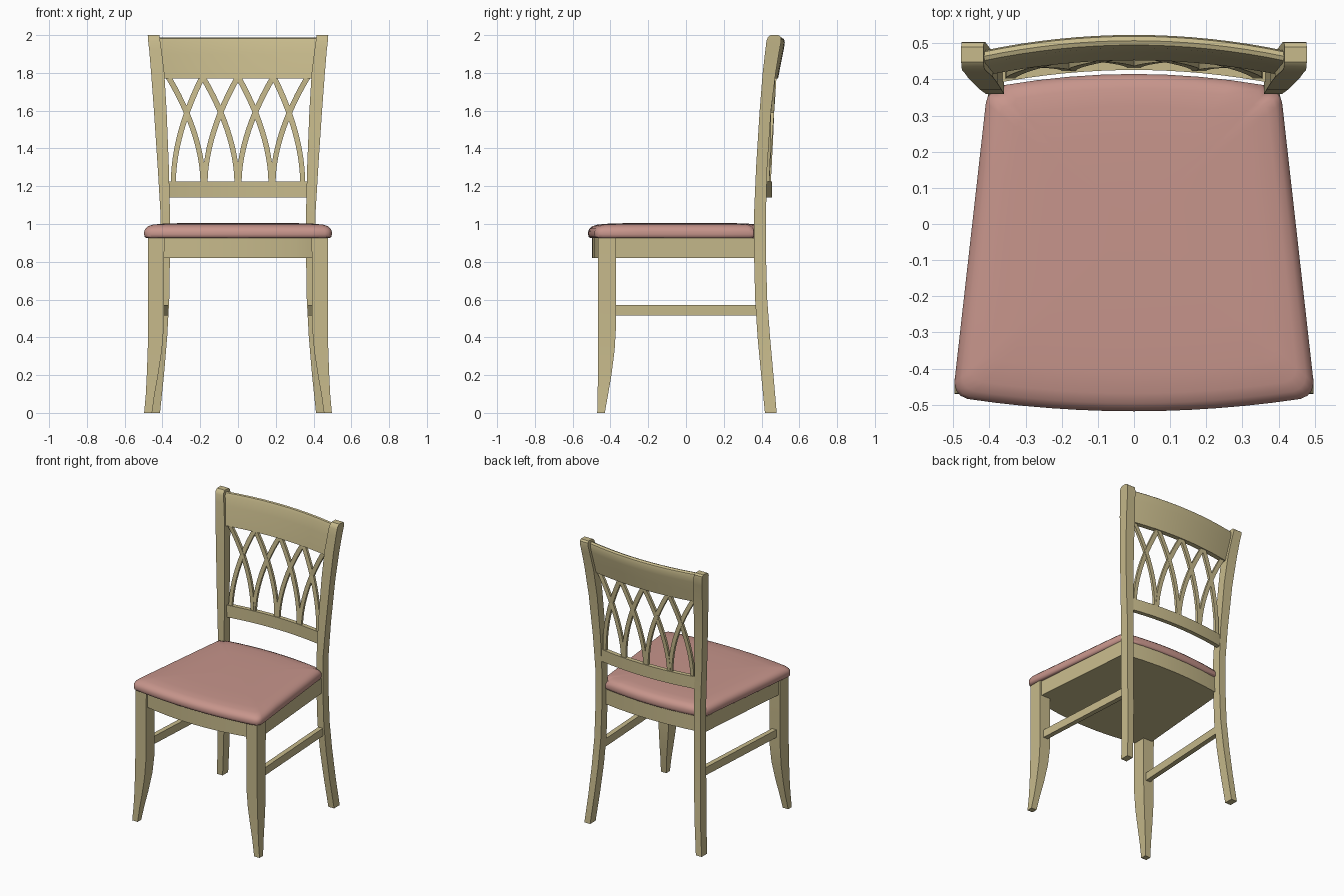
import bpy, bmesh, math

cube = bpy.data.objects.get("Cube")
if cube:
    bpy.data.objects.remove(cube, do_unlink=True)


def material(name, rgb):
    m = bpy.data.materials.new(name)
    m.use_nodes = True
    m.diffuse_color = (*rgb, 1)
    m.node_tree.nodes["Principled BSDF"].inputs["Base Color"].default_value = (*rgb, 1)
    return m


WOOD = material("pale_wood", (0.57, 0.49, 0.26))
FABRIC = material("rose_fabric", (0.57, 0.30, 0.26))


def loft(name, rings, mat, angle=35):
    """Skin a list of equal-length closed rings and cap both ends."""
    bm = bmesh.new()
    loops = [[bm.verts.new(p) for p in ring] for ring in rings]
    n = len(loops[0])
    for a, b in zip(loops, loops[1:]):
        for i in range(n):
            j = (i + 1) % n
            bm.faces.new((a[i], a[j], b[j], b[i]))
    bm.faces.new(loops[0])
    bm.faces.new(loops[-1])
    bmesh.ops.recalc_face_normals(bm, faces=bm.faces)
    me = bpy.data.meshes.new(name)
    bm.to_mesh(me)
    bm.free()
    me.materials.append(mat)
    ob = bpy.data.objects.new(name, me)
    bpy.context.collection.objects.link(ob)
    bpy.ops.object.select_all(action="DESELECT")
    ob.select_set(True)
    bpy.context.view_layer.objects.active = ob
    bpy.ops.object.shade_smooth_by_angle(angle=math.radians(angle))
    return ob


def box_ring(z, x0, x1, y0, y1, s=1):
    return [(s * x0, y0, z), (s * x1, y0, z), (s * x1, y1, z), (s * x0, y1, z)]


def mirrored(half):
    """Close a half outline, running front to back, over x = 0."""
    return half + [(-x, y) for x, y in reversed(half) if x > 0]


def bow(x):
    return 0.042 * (x / 0.41) ** 2


# Legs and back posts: z, inner x, outer x, front y, back y
FRONT_LEG = [
    (0, .455, .497, -.47, -.43), (.1, .441, .488, -.468, -.412),
    (.2, .423, .483, -.466, -.395), (.33, .403, .478, -.466, -.378),
    (.45, .393, .476, -.466, -.371), (.925, .39, .476, -.466, -.37)]
BACK_POST = [
    (0, .413, .458, .418, .48), (.2, .392, .438, .398, .463),
    (.4, .375, .424, .379, .445), (.6, .364, .414, .366, .43),
    (.85, .36, .41, .36, .423), (1.05, .36, .41, .36, .423),
    (1.3, .366, .425, .371, .43), (1.6, .378, .445, .39, .45),
    (1.8, .39, .46, .406, .475), (1.92, .405, .47, .42, .495),
    (1.97, .412, .476, .426, .504), (1.99, .415, .477, .434, .502),
    (2, .417, .478, .448, .49)]

for side, s in (("left", 1), ("right", -1)):
    loft("front_leg_" + side, [box_ring(*k, s) for k in FRONT_LEG], WOOD)
    loft("back_post_" + side, [box_ring(*k, s) for k in BACK_POST], WOOD)
    # Side stretcher between front leg and back post
    ends = [(-.39, .43), (.38, .386)]
    loft("stretcher_" + side,
         [[(s * (x + dx), y, z) for dx, z in
           ((-.017, .515), (.017, .515), (.017, .57), (-.017, .57))]
          for y, x in ends], WOOD)

# Seat frame with bowed front and back
front = [(x, -.497 + .045 * (x / .4) ** 2) for x in (0, .1, .2, .3, .4)]
back = [(x, .405 - .03 * (x / .37) ** 2) for x in (.37, .25, .12, 0)]
frame = mirrored(front + [(.466, -.42), (.4, .37)] + back)
loft("seat_frame", [[(x, y, z) for x, y in frame] for z in (.82, .926)], WOOD)

# Padded cushion, with back corners notched around the posts
front = [(.46 * i / 6, -.518 + .034 * (i / 6) ** 2) for i in range(7)]
corner = [(.48, -.475), (.492, -.46), (.497, -.44)]
sides = [(.497 - .09 * t, -.44 + .8 * t) for t in (.25, .5, .75, .97)]
notch = [(.402, .358), (.385, .362), (.366, .366), (.36, .384)]
back = [(x, .415 - .031 * (x / .36) ** 2) for x in (.27, .18, .09, 0)]
outline = mirrored(front + corner + sides + notch + back)
LAYERS = [(.012, .925), (.002, .932), (0, .945), (0, .96), (.006, .975),
          (.02, .988), (.045, .997), (.1, 1.002), (.2, 1.005), (.4, 1.006)]
loft("seat_cushion",
     [[(x * (1 - d / .47), y * (1 - d / .47), z) for x, y in outline]
      for d, z in LAYERS], FABRIC, 50)


# Bowed back rails: y-z profile swept across x
def back_rail(name, profile, half_width, steps=16):
    xs = [half_width * (2 * i / steps - 1) for i in range(steps + 1)]
    loft(name, [[(x, y - bow(x), z) for y, z in profile] for x in xs], WOOD)


back_rail("top_rail", [
    (.453, 1.77), (.487, 1.77), (.503, 1.85), (.517, 1.92), (.523, 1.96),
    (.519, 1.978), (.507, 1.987), (.495, 1.983), (.487, 1.965),
    (.475, 1.9), (.462, 1.83)], .42)
back_rail("lower_rail", [(.426, 1.14), (.456, 1.14), (.456, 1.225), (.426, 1.225)], .39)


# Lattice of crossing pointed arches
def arch_strip(name, x_low, x_high, steps=12):
    lean = math.copysign(.006, x_high - x_low)
    rings = []
    for i in range(steps + 1):
        t = i / steps
        x = x_low + lean * (1 - t) + (x_high - x_low) * t ** 1.8
        y = .44 + .03 * t - bow(x)
        w = .013 + .004 * t
        rings.append(box_ring(1.22 + .56 * t, x - w, x + w, y - .009, y + .009))
    loft(name, rings, WOOD)


lows = [-.348, -.18, 0, .18, .348]
highs = [-.37, -.188, 0, .188, .37]
for i, low in enumerate(lows):
    for j in (i - 1, i + 1):
        if 0 <= j < len(highs):
            arch_strip(f"lattice_strip_{i}_{j}", low, highs[j])
